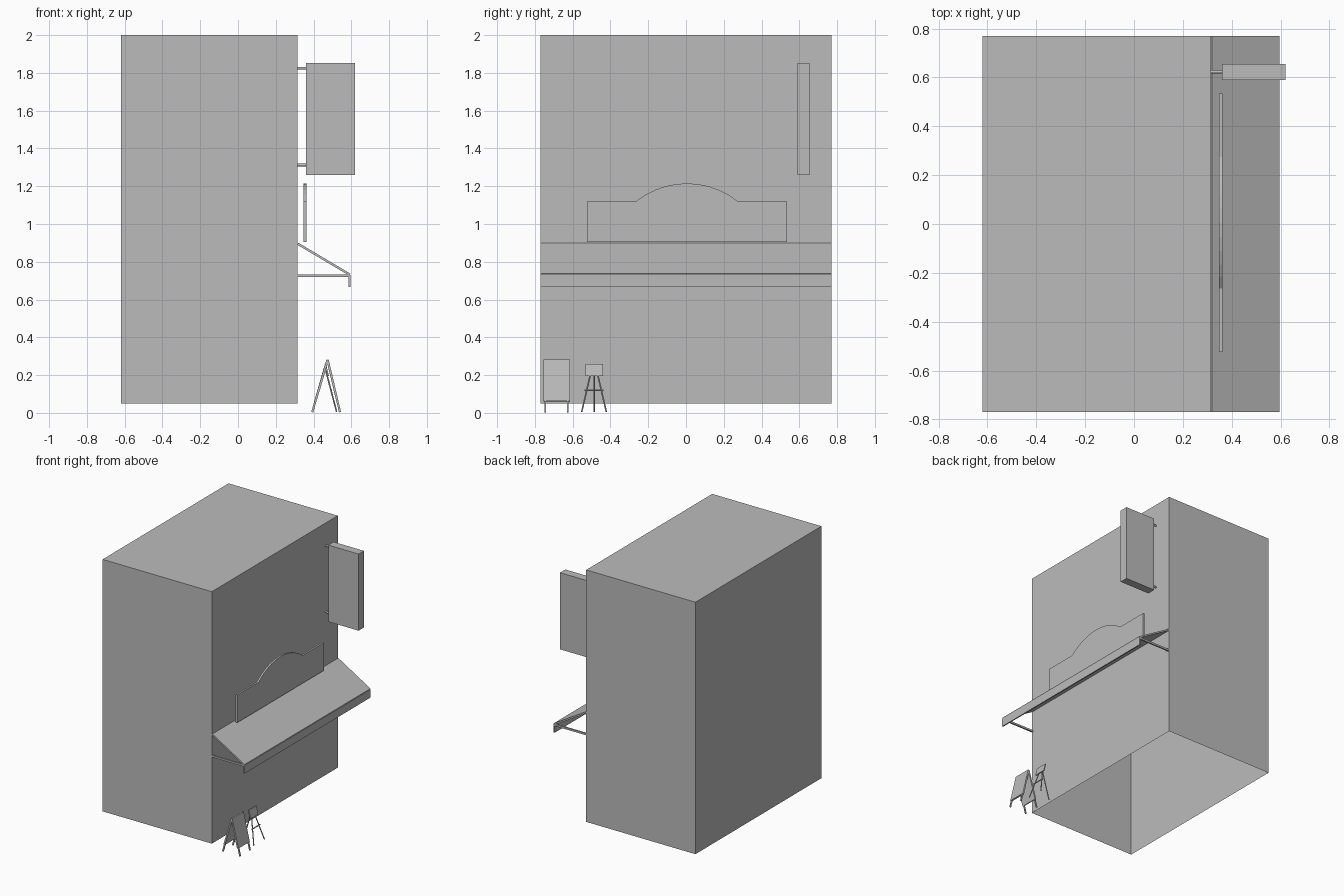
import bpy, bmesh, math
from mathutils import Vector

if "Cube" in bpy.data.objects:
    bpy.data.objects.remove(bpy.data.objects["Cube"])

grey = bpy.data.materials.new("plain grey")
grey.use_nodes = True
grey.diffuse_color = (0.5, 0.5, 0.5, 1)
grey.node_tree.nodes["Principled BSDF"].inputs["Base Color"].default_value = (0.5, 0.5, 0.5, 1)


def finish(name, bm):
    bmesh.ops.recalc_face_normals(bm, faces=bm.faces)
    mesh = bpy.data.meshes.new(name)
    bm.to_mesh(mesh)
    bm.free()
    mesh.materials.append(grey)
    obj = bpy.data.objects.new(name, mesh)
    bpy.context.collection.objects.link(obj)
    return obj


def prism(name, outline, push):
    """Extrude a flat outline of 3D points along a vector."""
    bm = bmesh.new()
    face = bm.faces.new([bm.verts.new(p) for p in outline])
    out = bmesh.ops.extrude_face_region(bm, geom=[face], use_keep_orig=True)
    verts = [v for v in out["geom"] if isinstance(v, bmesh.types.BMVert)]
    bmesh.ops.translate(bm, verts=verts, vec=push)
    return finish(name, bm)


def box(name, x0, x1, y0, y1, z0, z1):
    base = [(x0, y0, z0), (x1, y0, z0), (x1, y1, z0), (x0, y1, z0)]
    return prism(name, base, (0, 0, z1 - z0))


def slab(name, top, foot, y0, y1, thick):
    """Leaning panel between two (x, z) points, spanning y0 to y1."""
    a, b = Vector((top[0], y0, top[1])), Vector((foot[0], y0, foot[1]))
    d = (b - a).normalized()
    n = Vector((-d.z, 0, d.x)) * thick / 2
    return prism(name, [a + n, b + n, b - n, a - n], (0, y1 - y0, 0))


def rod(name, a, b, radius=0.005, sides=8):
    a, b = Vector(a), Vector(b)
    bm = bmesh.new()
    bmesh.ops.create_cone(bm, cap_ends=True, segments=sides, radius1=radius,
                          radius2=radius, depth=(b - a).length)
    obj = finish(name, bm)
    obj.location = (a + b) / 2
    obj.rotation_euler = (b - a).to_track_quat("Z", "Y").to_euler()
    return obj


# Building shell, open underneath
shell = box("building_shell", -0.62, 0.315, -0.77, 0.77, 0.05, 2)
bm = bmesh.new()
bm.from_mesh(shell.data)
floor = [f for f in bm.faces if f.calc_center_median().z < 0.06]
bmesh.ops.delete(bm, geom=floor, context="FACES")
bm.to_mesh(shell.data)
bm.free()

# Awning with hanging valance and side arms
slab("awning_slope", (0.317, 0.895), (0.592, 0.732), -0.77, 0.77, 0.012)
box("awning_valance", 0.586, 0.595, -0.77, 0.77, 0.667, 0.73)
for side, y in (("front", -0.763), ("back", 0.763)):
    box("awning_arm_" + side, 0.315, 0.588, y - 0.006, y + 0.006, 0.719, 0.733)

# Arched shop sign standing over the awning
mid, half, rise, shoulder = 0.005, 0.27, 0.095, 1.12
radius = (half ** 2 + rise ** 2) / (2 * rise)
sweep = math.asin(half / radius)
arch = []
for i in range(11):
    a = sweep * (1 - i / 5)
    arch.append((0.348, mid + radius * math.sin(a),
                 shoulder + rise - radius * (1 - math.cos(a))))
outline = [(0.348, -0.525, 0.905), (0.348, 0.535, 0.905), (0.348, 0.535, shoulder)]
outline += arch + [(0.348, -0.525, shoulder)]
prism("shop_sign", outline, (0.014, 0, 0))

# Projecting sign on two brackets
box("hanging_sign", 0.36, 0.62, 0.59, 0.655, 1.26, 1.853)
for part, z in (("lower", 1.312), ("upper", 1.825)):
    rod("sign_bracket_" + part, (0.313, 0.623, z), (0.362, 0.623, z), 0.007, 12)

# Folding pavement board: two leaning panels, each with two feet
apex = (0.474, 0.281)
for part, foot in (("inner", (0.393, 0.004)), ("outer", (0.54, 0.004))):
    low = tuple(a + (f - a) * 0.79 for a, f in zip(apex, foot))
    slab("pavement_board_" + part, apex, low, -0.755, -0.615, 0.012)
    for end, y in (("front", -0.749), ("back", -0.629)):
        slab(f"pavement_foot_{part}_{end}", low, foot, y, y + 0.008, 0.011)

# Small easel: display panel, two front legs, one prop, one crossbar
slab("easel_panel", (0.462, 0.258), (0.478, 0.195), -0.533, -0.44, 0.008)
for part, s in (("front", -1), ("back", 1)):
    rod("easel_leg_" + part, (0.462, -0.487 + s * 0.012, 0.235),
        (0.522, -0.487 + s * 0.065, 0.006), 0.004)
rod("easel_prop", (0.46, -0.487, 0.245), (0.392, -0.487, 0.006), 0.004)
rod("easel_crossbar", (0.495, -0.538, 0.12), (0.495, -0.436, 0.12), 0.004)
